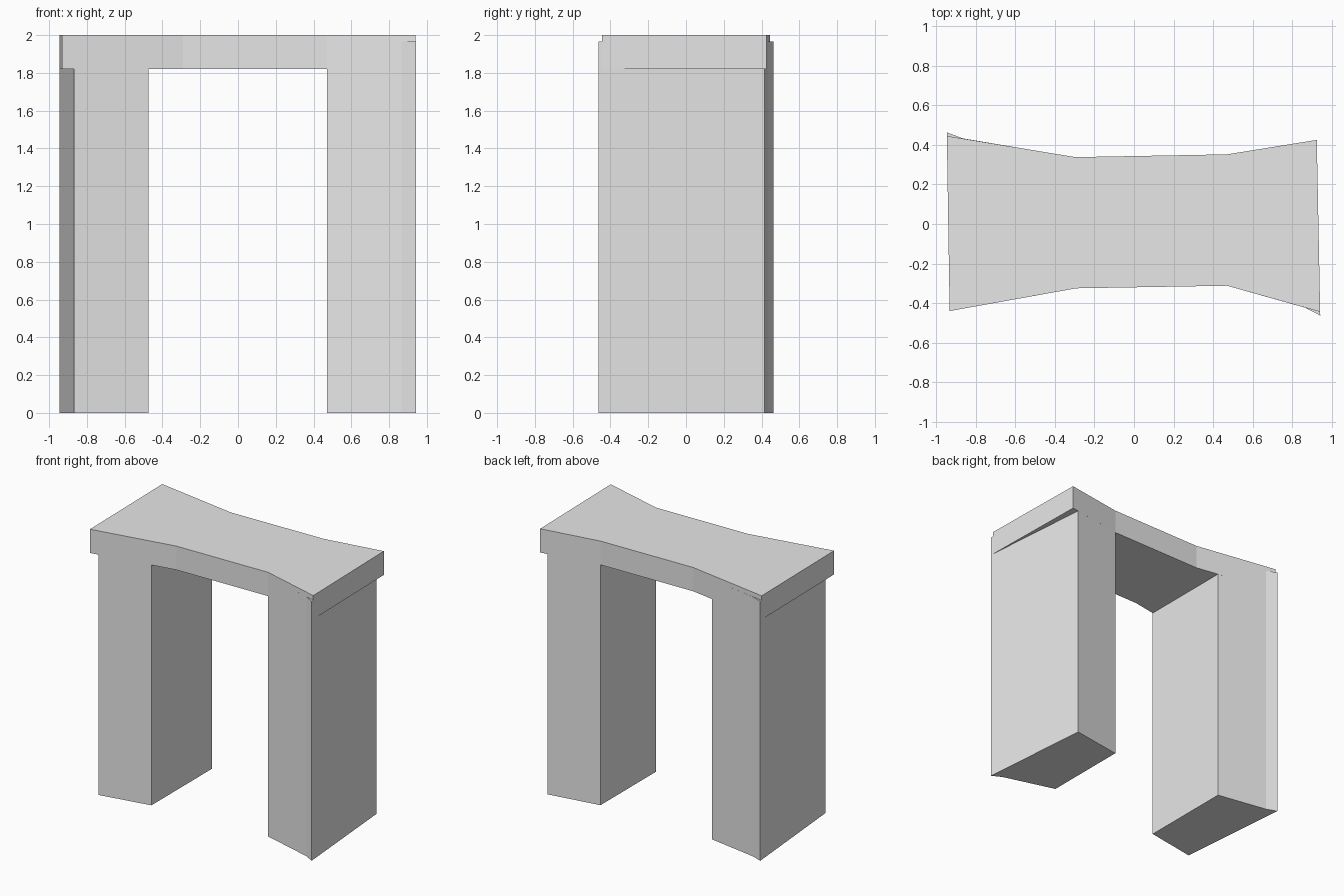
import bpy
import bmesh

cube = bpy.data.objects.get("Cube")
if cube:
    bpy.data.objects.remove(cube, do_unlink=True)

GREY = (0.8, 0.8, 0.8, 1)
stone = bpy.data.materials.new("light_grey_stone")
stone.use_nodes = True
stone.diffuse_color = GREY
stone.node_tree.nodes["Principled BSDF"].inputs["Base Color"].default_value = GREY


def prism(name, outline, bottom, top):
    """Extrude a plan outline straight up between two heights."""
    bm = bmesh.new()
    base = bm.faces.new([bm.verts.new((x, y, bottom)) for x, y in outline])
    extruded = bmesh.ops.extrude_face_region(bm, geom=[base], use_keep_orig=True)
    verts = [v for v in extruded["geom"] if isinstance(v, bmesh.types.BMVert)]
    bmesh.ops.translate(bm, verts=verts, vec=(0, 0, top - bottom))
    bmesh.ops.recalc_face_normals(bm, faces=bm.faces)
    mesh = bpy.data.meshes.new(name)
    bm.to_mesh(mesh)
    bm.free()
    mesh.materials.append(stone)
    obj = bpy.data.objects.new(name, mesh)
    bpy.context.collection.objects.link(obj)
    return obj


# Waisted lintel slab across the top
prism("lintel", [(-0.932, -0.44), (-0.292, -0.325), (0.47, -0.312), (0.941, -0.444),
                 (0.924, 0.425), (0.47, 0.352), (-0.297, 0.338), (-0.946, 0.445)],
      1.82, 2.0)

# Legs, each with one flared outer corner that pokes past the lintel
prism("left_leg", [(-0.475, 0.367), (-0.866, 0.433), (-0.946, 0.463),
                   (-0.868, -0.428), (-0.475, -0.358)], 0, 1.965)
prism("right_leg", [(0.47, -0.312), (0.865, -0.423), (0.942, -0.463),
                    (0.87, 0.416), (0.47, 0.352)], 0, 1.965)
